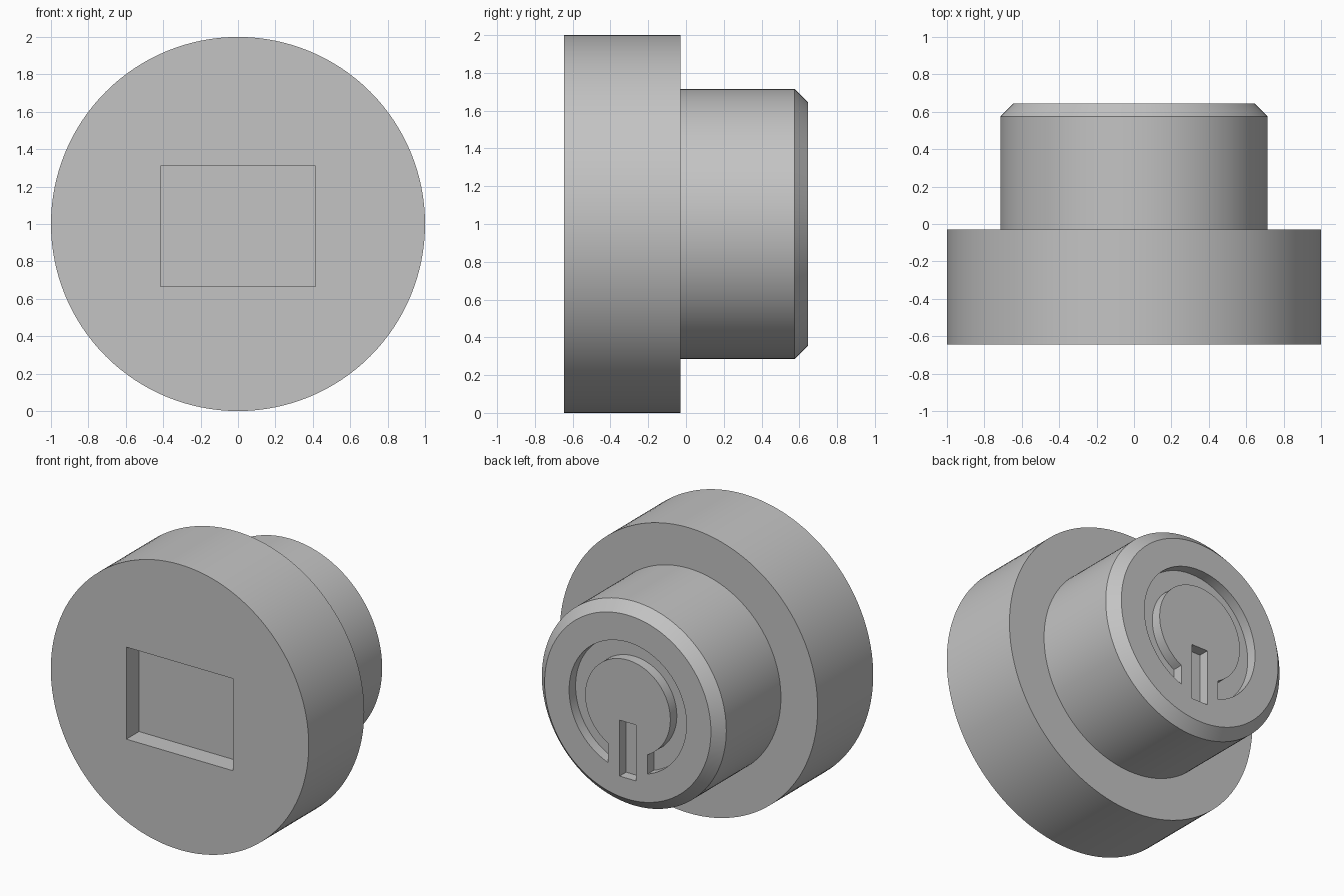
import bpy, bmesh, math

if "Cube" in bpy.data.objects:
    bpy.data.objects.remove(bpy.data.objects["Cube"], do_unlink=True)

CENTRE_Z = 1.0
BACK = 0.645
SEGMENTS = 128

grey = bpy.data.materials.new("plain_grey")
grey.use_nodes = True
grey.diffuse_color = (0.55, 0.55, 0.55, 1)
grey.node_tree.nodes["Principled BSDF"].inputs["Base Color"].default_value = grey.diffuse_color


def finish(name, bm):
    bmesh.ops.recalc_face_normals(bm, faces=bm.faces)
    mesh = bpy.data.meshes.new(name)
    bm.to_mesh(mesh)
    bm.free()
    obj = bpy.data.objects.new(name, mesh)
    mesh.materials.append(grey)
    bpy.context.collection.objects.link(obj)
    return obj


def lathe(name, profile):
    """Closed solid turned round the y axis from (radius, y) points."""
    bm = bmesh.new()
    rings = []
    for r, y in profile:
        angles = [math.tau * i / SEGMENTS for i in range(SEGMENTS)]
        rings.append([bm.verts.new((r * math.cos(a), y, CENTRE_Z + r * math.sin(a)))
                      for a in angles])
    for low, high in zip(rings, rings[1:]):
        for i in range(SEGMENTS):
            j = (i + 1) % SEGMENTS
            bm.faces.new((low[i], low[j], high[j], high[i]))
    bm.faces.new(rings[0])
    bm.faces.new(rings[-1])
    return finish(name, bm)


def prism(name, outline, y0, y1):
    """Outline of (x, z) points extruded along y."""
    bm = bmesh.new()
    face = bm.faces.new([bm.verts.new((x, y0, z)) for x, z in outline])
    moved = bmesh.ops.extrude_face_region(bm, geom=[face])["geom"]
    bmesh.ops.translate(bm, vec=(0, y1 - y0, 0),
                        verts=[v for v in moved if isinstance(v, bmesh.types.BMVert)])
    return finish(name, bm)


def rectangle(x, z0, z1):
    return [(-x, z0), (x, z0), (x, z1), (-x, z1)]


def arc(radius, gap, steps=80):
    """Arc open at the bottom, its ends lying at x = -gap and x = gap."""
    start = -math.pi / 2 + math.asin(gap / radius)
    sweep = math.tau - 2 * math.asin(gap / radius)
    return [(radius * math.cos(start + sweep * i / steps),
             CENTRE_Z + radius * math.sin(start + sweep * i / steps))
            for i in range(steps + 1)]


# Flange, barrel and chamfered end as one turned solid
button = lathe("button_body", [(1, -0.645), (1, -0.03), (0.715, -0.03),
                               (0.715, 0.575), (0.645, BACK)])

# Front pocket, and the broken ring and bar engraved in the back
FLOOR = BACK - 0.072
ring = arc(0.455, 0.152) + arc(0.33, 0.152)[::-1]
cutters = [
    prism("pocket_cutter", rectangle(0.414, 0.665, 1.31), -0.8, -0.645 + 0.14),
    prism("ring_cutter", ring, FLOOR, BACK + 0.1),
    prism("bar_cutter", rectangle(0.063, 0.5, 0.892), FLOOR, BACK + 0.1),
]

bpy.ops.object.select_all(action="DESELECT")
button.select_set(True)
bpy.context.view_layer.objects.active = button
for cutter in cutters:
    cutter.hide_render = True
    cut = button.modifiers.new(cutter.name, "BOOLEAN")
    cut.operation = "DIFFERENCE"
    cut.solver = "EXACT"
    cut.object = cutter
    bpy.ops.object.modifier_apply(modifier=cut.name)
    bpy.data.objects.remove(cutter, do_unlink=True)

bpy.ops.object.shade_smooth_by_angle(angle=math.radians(30))
